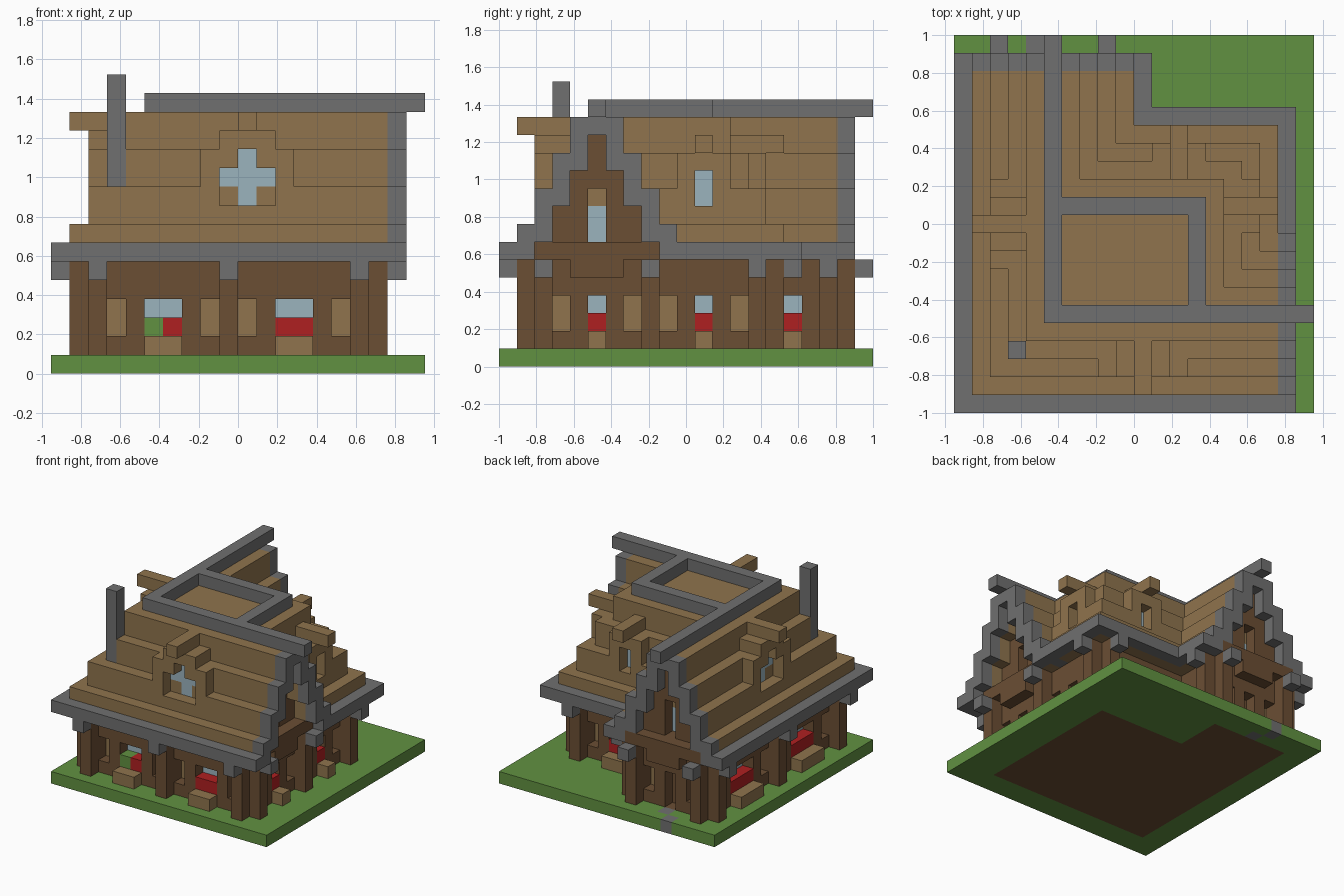
import bpy, bmesh

S = 2 / 21            # edge of one building block
cells = {}            # block position -> (part name, colour name)

COLOURS = {
    "grass green": (0.12, 0.283, 0.053), "stone grey": (0.16, 0.16, 0.16),
    "light wood": (0.276, 0.174, 0.075), "dark wood": (0.147, 0.077, 0.034),
    "flower red": (0.43, 0.014, 0.015), "glass blue": (0.33, 0.456, 0.515),
}
GREEN, GREY, TAN, BROWN, RED, BLUE = COLOURS

old = bpy.data.objects.get("Cube")
if old:
    bpy.data.objects.remove(old, do_unlink=True)


def fill(part, colour, xs, ys, zs):
    """Fill inclusive block ranges; no part means carve them away."""
    for x in range(xs[0], xs[1] + 1):
        for y in range(ys[0], ys[1] + 1):
            for z in range(zs[0], zs[1] + 1):
                if part:
                    cells[x, y, z] = (part, colour)
                else:
                    cells.pop((x, y, z), None)


# Walls: axis they face along, block row they stand on, outward direction
SIDES = {"front": ("y", 2, -1), "left": ("x", 2, -1), "right": ("x", 16, 1),
         "back": ("y", 14, 1), "wing_back": ("y", 18, 1), "wing_right": ("x", 8, 1)}


def on_wall(part, colour, side, us, outs, zs):
    """Fill along a wall; outs counts blocks outward from its face."""
    axis, row, sign = SIDES[side]
    depth = sorted(row + sign * o for o in outs)
    if axis == "y":
        fill(part, colour, us, depth, zs)
    else:
        fill(part, colour, depth, us, zs)


# Ground, floor and stepping stones
fill("ground", GREEN, (0, 19), (0, 20), (0, 0))
for part, colour, inset, z in (("floor", BROWN, 0, (0, 0)), ("walls", BROWN, 0, (1, 5)),
                               ("inner_walls", TAN, 1, (1, 5))):
    fill(part, colour, (2 + inset, 16 - inset), (2 + inset, 14 - inset), z)
    fill(part, colour, (2 + inset, 8 - inset), (2 + inset, 18 - inset), z)
for x, y in ((4, 20), (5, 19)):
    fill("stepping_stones", GREY, (x, x), (y, y), (0, 0))

# Roof: stepped levels, by distance from the ridges
TOP = (13, 13, 11, 9, 7, 6)
UNDER = (13, 11, 9, 7, 6, 6)
for d in range(5, -1, -1):
    part, colour = ("eaves", GREY) if d == 5 else ("roof", TAN)
    z = (6, TOP[d])
    fill(part, colour, (5 - d, 16), (5 - d, 5 + d), z)
    fill(part, colour, (5 - d, 5 + d), (5 - d, 18), z)
    fill(part, colour, (5 + d, 13 + d), (5 + d, 11 + d), z)

# Gables: overhanging roof shell, stone verge and timber infill
for u in range(11):
    d = abs(u - 5)
    shell = (UNDER[d], TOP[d])
    fill("roof", GREY if d == 5 else TAN, (17, 17), (u, u), shell)
    fill("verges", GREY, (18, 18), (u, u), shell)
    fill("verges", GREY, (u, u), (19, 19), shell)
    if d < 4:
        for side in ("right", "wing_back"):
            on_wall("gable_walls", BROWN, side, (u, u), (0, 0), (6, UNDER[d] - 1))
for side in ("right", "wing_back"):
    on_wall("gable_beams", BROWN, side, (2, 8), (1, 1), (6, 6))
    on_wall("gable_beams", BROWN, side, (4, 6), (1, 1), (5, 5))
    on_wall(None, None, side, (5, 5), (0, 0), (7, 9))
    on_wall("inner_walls", TAN, side, (5, 5), (-1, -1), (9, 9))
    on_wall("glass", BLUE, side, (5, 5), (-1, -1), (7, 8))

# Ridge beams and chimney
fill("ridge_beams", GREY, (5, 19), (5, 5), (14, 14))
fill("ridge_beams", GREY, (5, 5), (5, 20), (14, 14))
fill("ridge_beams", GREY, (5, 13), (11, 11), (14, 14))
fill("ridge_beams", GREY, (13, 13), (5, 11), (14, 14))
fill("chimney", GREY, (3, 3), (3, 3), (10, 15))

# Large dormers with cross-shaped windows
for side in ("front", "left"):
    c = 10
    for u in (c - 2, c + 2):
        on_wall("dormers", TAN, side, (u, u), (-2, 0), (10, 11))
    on_wall("dormers", TAN, side, (c - 1, c + 1), (-2, 0), (11, 12))
    on_wall("dormers", TAN, side, (c, c), (-2, 1), (13, 13))
    on_wall(None, None, side, (c - 1, c + 1), (0, 0), (9, 10))
    on_wall(None, None, side, (c, c), (0, 0), (11, 11))
    on_wall("glass", BLUE, side, (c, c), (-1, -1), (9, 11))
    on_wall("glass", BLUE, side, (c - 1, c + 1), (-1, -1), (10, 10))

# Small dormers
for side, c in (("right", 11), ("back", 12)):
    on_wall("dormers", TAN, side, (c - 1, c + 1), (0, 0), (10, 11))
    on_wall("dormers", TAN, side, (c, c), (-1, 1), (12, 12))
    on_wall(None, None, side, (c, c), (0, 0), (9, 10))
    on_wall("glass", BLUE, side, (c, c), (-1, -1), (9, 10))

# Posts with stone brackets, recessed panels, and windows with flower boxes
LAYOUT = {
    "front": ((2, 9, 16), (3, 8, 10, 15), ((5, 6), (12, 13))),
    "left": ((2, 10, 18), (3, 9, 11, 17), ((5, 7), (13, 15))),
    "right": ((2, 8, 14), (3, 7, 9, 13), ((5, 5), (11, 11))),
    "back": ((16,), (10, 15), ((12, 13),)),
    "wing_back": ((2, 8), (3, 7), ()),
    "wing_right": ((18,), (), ((16, 16),)),
}
for side, (posts, panels, windows) in LAYOUT.items():
    for u in posts:
        on_wall("posts", BROWN, side, (u, u), (1, 1), (1, 5))
        on_wall("brackets", GREY, side, (u, u), (2, 2), (5, 5))
    for u in panels:
        on_wall(None, None, side, (u, u), (0, 0), (2, 3))
    for us in windows:
        on_wall("flower_boxes", TAN, side, us, (1, 1), (1, 1))
        on_wall("flowers", RED, side, us, (0, 0), (2, 2))
        on_wall(None, None, side, us, (0, 0), (3, 3))
        on_wall("glass", BLUE, side, us, (-1, -1), (3, 3))
fill("flowers", GREEN, (5, 5), (2, 2), (2, 2))

# Doorway under the wing gable
on_wall(None, None, "wing_back", (5, 5), (0, 0), (1, 3))
on_wall("door", BROWN, "wing_back", (5, 5), (-1, -1), (1, 3))

# Materials
materials = {}
for name, rgb in COLOURS.items():
    mat = bpy.data.materials.new(name)
    mat.use_nodes = True
    mat.diffuse_color = (*rgb, 1)
    bsdf = mat.node_tree.nodes["Principled BSDF"]
    bsdf.inputs["Base Color"].default_value = (*rgb, 1)
    bsdf.inputs["Roughness"].default_value = 0.9
    materials[name] = mat


def build(part):
    """Make one object from the exposed block faces of a part."""
    bm = bmesh.new()
    corners = {}
    used = []

    def vert(p):
        if p not in corners:
            corners[p] = bm.verts.new(((p[0] - 10) * S, (p[1] - 10.5) * S, p[2] * S))
        return corners[p]

    for pos, (owner, colour) in cells.items():
        if owner != part:
            continue
        if colour not in used:
            used.append(colour)
        for axis in range(3):
            for step in (0, 1):
                beside = list(pos)
                beside[axis] += 2 * step - 1
                if tuple(beside) in cells:
                    continue
                ring = []
                for a, b in ((0, 0), (1, 0), (1, 1), (0, 1)):
                    p = list(pos)
                    p[axis] += step
                    p[(axis + 1) % 3] += a
                    p[(axis + 2) % 3] += b
                    ring.append(vert(tuple(p)))
                face = bm.faces.new(ring if step else ring[::-1])
                face.material_index = used.index(colour)
    # Merge flat neighbouring faces into clean panels
    bmesh.ops.dissolve_limit(bm, angle_limit=0.01, verts=bm.verts[:],
                             edges=bm.edges[:], delimit={"MATERIAL"})
    mesh = bpy.data.meshes.new(part)
    bm.to_mesh(mesh)
    bm.free()
    for colour in used:
        mesh.materials.append(materials[colour])
    bpy.context.collection.objects.link(bpy.data.objects.new(part, mesh))


for part in sorted({owner for owner, _ in cells.values()}):
    build(part)
